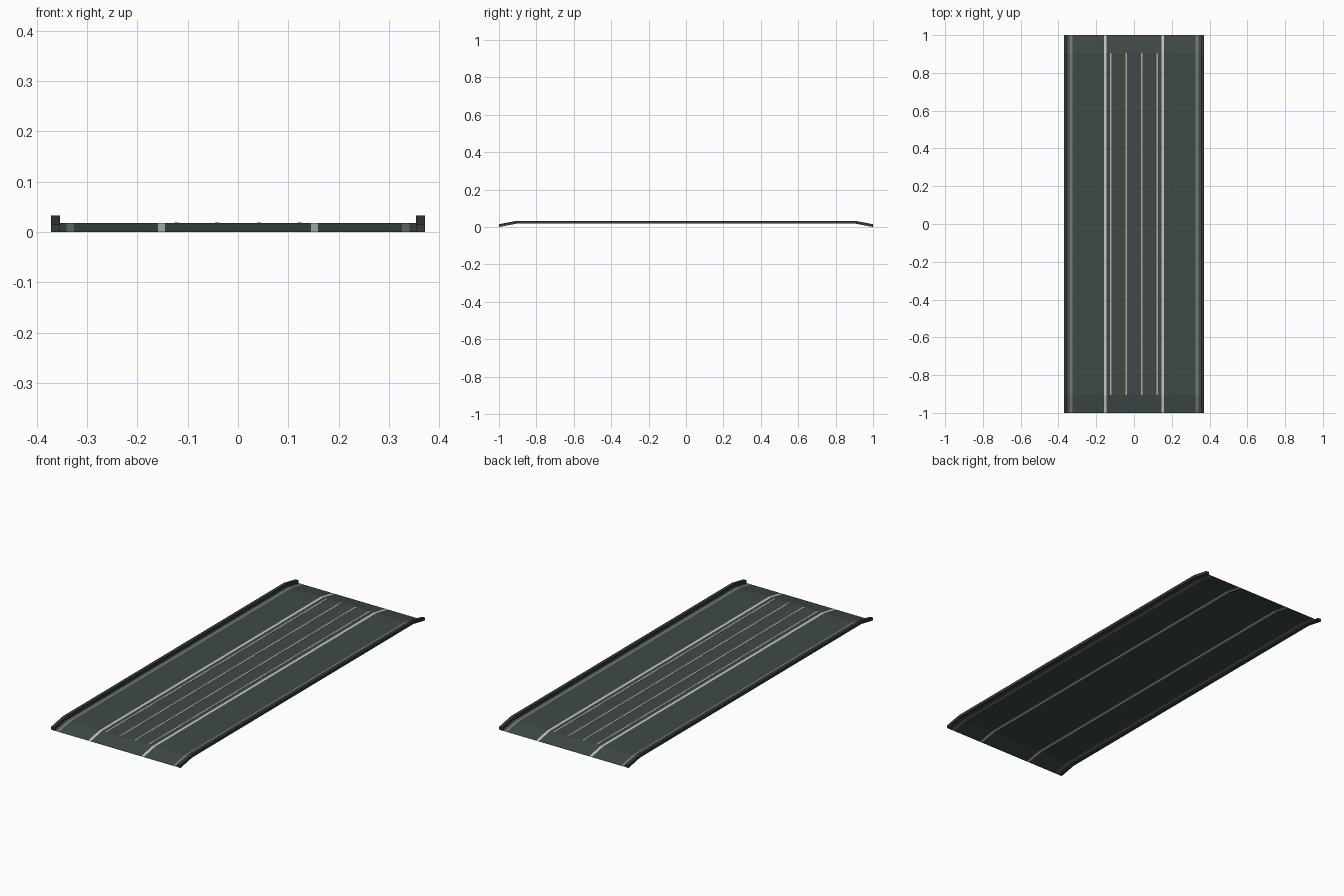
import bpy

if "Cube" in bpy.data.objects:
    bpy.data.objects.remove(bpy.data.objects["Cube"])

# Lengthwise path: short ramp, long level span, short ramp
PATH = [(-1.0, 0.0), (-0.905, 0.018), (0.905, 0.018), (1.0, 0.0)]


def material(name, rgb):
    m = bpy.data.materials.new(name)
    m.diffuse_color = (*rgb, 1.0)
    m.use_nodes = True
    m.node_tree.nodes["Principled BSDF"].inputs["Base Color"].default_value = m.diffuse_color
    return m


asphalt = material("asphalt", (0.050, 0.066, 0.066))
kerb_mat = material("dark kerb", (0.036, 0.044, 0.042))
white = material("white paint", (0.56, 0.58, 0.54))
grey = material("grey paint", (0.17, 0.19, 0.18))
rail_mat = material("rail metal", (0.46, 0.40, 0.35))


def make(name, verts, faces, mats, indices=None):
    me = bpy.data.meshes.new(name)
    me.from_pydata(verts, [], faces)
    for m in mats:
        me.materials.append(m)
    if indices:
        for p, i in zip(me.polygons, indices):
            p.material_index = i
    me.update()
    ob = bpy.data.objects.new(name, me)
    bpy.context.collection.objects.link(ob)
    return ob


def sweep(name, profile, path, mats, closed=True, indices=None):
    """Sweep an (x, z) profile along the (y, z) path."""
    n = len(profile)
    verts = [(x, y, z + h) for y, h in path for x, z in profile]
    faces, idx = [], []
    for s in range(len(path) - 1):
        for i in range(n if closed else n - 1):
            j = (i + 1) % n
            a, b = s * n, (s + 1) * n
            faces.append((a + i, a + j, b + j, b + i))
            idx.append(indices[i] if indices else 0)
    if closed:
        faces.append(tuple(reversed(range(n))))
        faces.append(tuple(range(len(verts) - n, len(verts))))
        idx += [0, 0]
    return make(name, verts, faces, mats, idx)


# Road deck: one thin sheet, with painted lines cut into it
half = [0.145, 0.159, 0.326, 0.341, 0.355]
xs = [-x for x in reversed(half)] + half
lines = [0, 2, 0, 1, 0, 1, 0, 2, 0]
sweep("road_deck", [(x, 0.0) for x in xs], PATH,
      [asphalt, white, grey], closed=False, indices=lines)

# Raised kerbs along both edges
for side, s in (("left", -1), ("right", 1)):
    x0, x1 = sorted((s * 0.354, s * 0.371))
    sweep(side + "_kerb", [(x0, 0.0), (x1, 0.0), (x1, 0.015), (x0, 0.015)],
          PATH, [kerb_mat])

# Four thin rails on the level span
for k, x in enumerate((-0.122, -0.042, 0.042, 0.122)):
    w = 0.004
    sweep(f"rail_{k + 1}",
          [(x - w, 0.0003), (x + w, 0.0003), (x + w, 0.001), (x - w, 0.001)],
          [(-0.905, 0.018), (0.905, 0.018)], [rail_mat])
